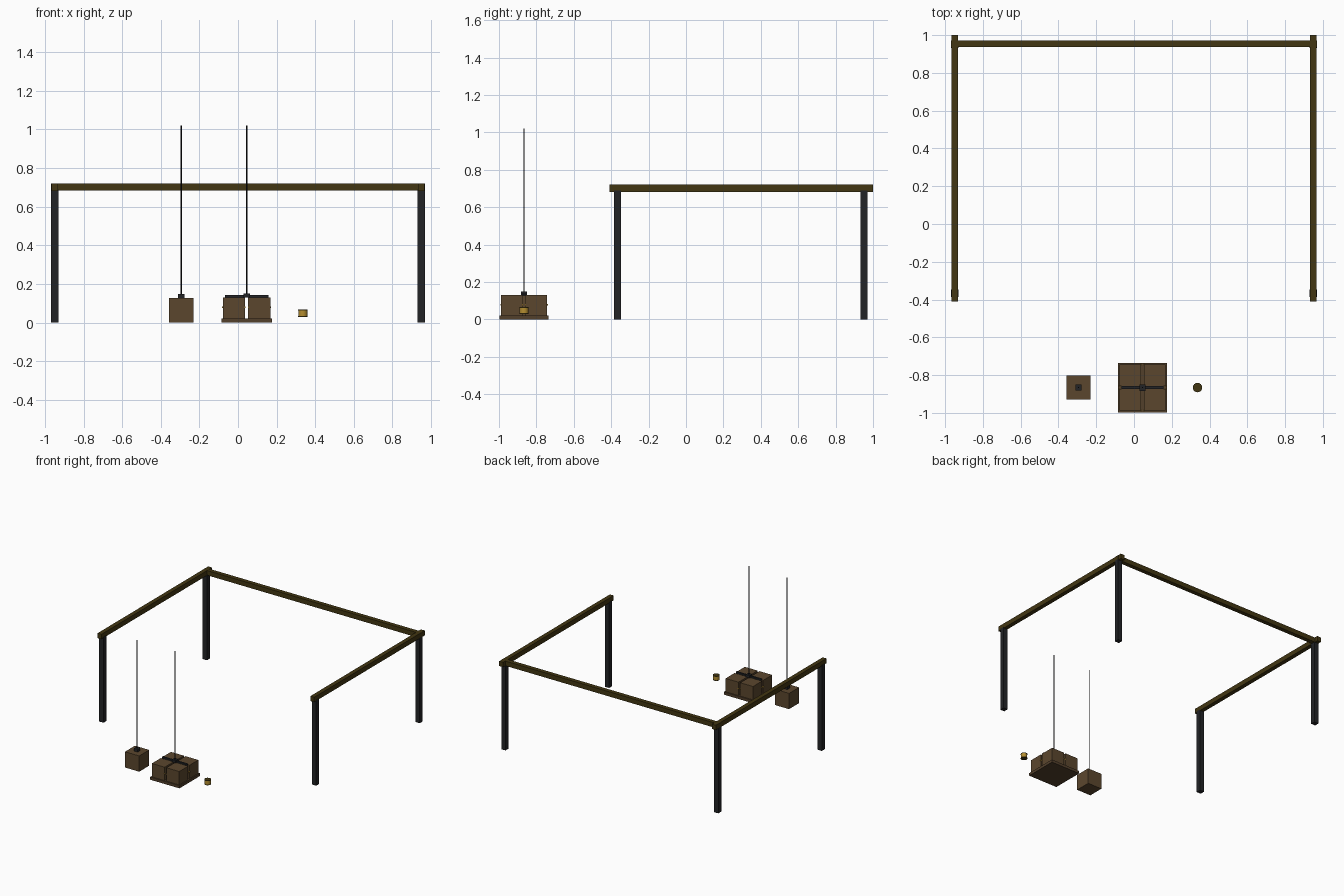
import bpy

if "Cube" in bpy.data.objects:
    bpy.data.objects.remove(bpy.data.objects["Cube"])

def mat(name, r, g, b):
    m = bpy.data.materials.new(name)
    m.diffuse_color = (r, g, b, 1)
    m.use_nodes = True
    m.node_tree.nodes["Principled BSDF"].inputs["Base Color"].default_value = m.diffuse_color
    return m

BEAM = mat("dark olive beam", 0.055, 0.037, 0.006)
STEEL = mat("dark steel", 0.016, 0.017, 0.019)
WOOD = mat("brown wood", 0.105, 0.062, 0.027)
PALLET = mat("pallet wood", 0.085, 0.05, 0.024)
GOLD = mat("gold", 0.46, 0.27, 0.03)
BLACK = mat("black", 0.008, 0.008, 0.009)

def box(name, c, s, m):
    bpy.ops.mesh.primitive_cube_add(size=1, location=c)
    o = bpy.context.object
    o.name = name
    o.scale = s
    bpy.ops.object.transform_apply(location=False, rotation=False, scale=True)
    o.data.materials.append(m)
    return o

def cyl(name, c, r, h, m, n=16):
    bpy.ops.mesh.primitive_cylinder_add(vertices=n, radius=r, depth=h, location=c)
    o = bpy.context.object
    o.name = name
    o.data.materials.append(m)
    bpy.ops.object.shade_smooth_by_angle()
    return o

# Open frame: four posts, two side beams, one back beam
for sx in (-1, 1):
    for y in (-0.367, 0.952):
        box("post", (sx * 0.949, y, 0.345), (0.038, 0.038, 0.69), STEEL)
    box("side_beam", (sx * 0.949, 0.295, 0.702), (0.034, 1.41, 0.039), BEAM)
box("back_beam", (0, 0.955, 0.702), (1.936, 0.034, 0.038), BEAM)

CY = -0.866

# Small hanging crate
box("small_crate", (-0.294, CY, 0.0635), (0.127, 0.127, 0.127), WOOD)
box("small_crate_hook", (-0.294, CY, 0.138), (0.033, 0.033, 0.022), STEEL)
cyl("small_crate_cable", (-0.294, CY, 0.583), 0.0033, 0.873, BLACK, 8)

# Large load: four boxes on a pallet
BX = 0.045
box("pallet", (BX, CY, 0.011), (0.262, 0.262, 0.022), PALLET)
for sx in (-1, 1):
    for sy in (-1, 1):
        box("load_box", (BX + sx * 0.065, CY + sy * 0.065, 0.076),
            (0.114, 0.114, 0.108), WOOD)
    # Small buckles and pins at the middle of each side
    for k in (-1, 1):
        box("pin_x", (BX + sx * 0.122, CY + k * 0.0085, 0.079), (0.01, 0.005, 0.007), GOLD)
        box("pin_y", (BX + k * 0.0085, CY + sx * 0.122, 0.079), (0.005, 0.01, 0.007), GOLD)

# Lifting bar, hook and cable
box("lifting_bar", (BX, CY, 0.136), (0.224, 0.015, 0.012), STEEL)
box("load_hook", (BX, CY, 0.14), (0.034, 0.034, 0.02), STEEL)
cyl("load_cable", (BX, CY, 0.584), 0.0033, 0.872, BLACK, 8)

# Small floating drum with dark rims
cyl("drum", (0.336, CY, 0.048), 0.0235, 0.03, GOLD)
for z in (0.0315, 0.0645):
    cyl("drum_rim", (0.336, CY, z), 0.025, 0.005, BEAM)
